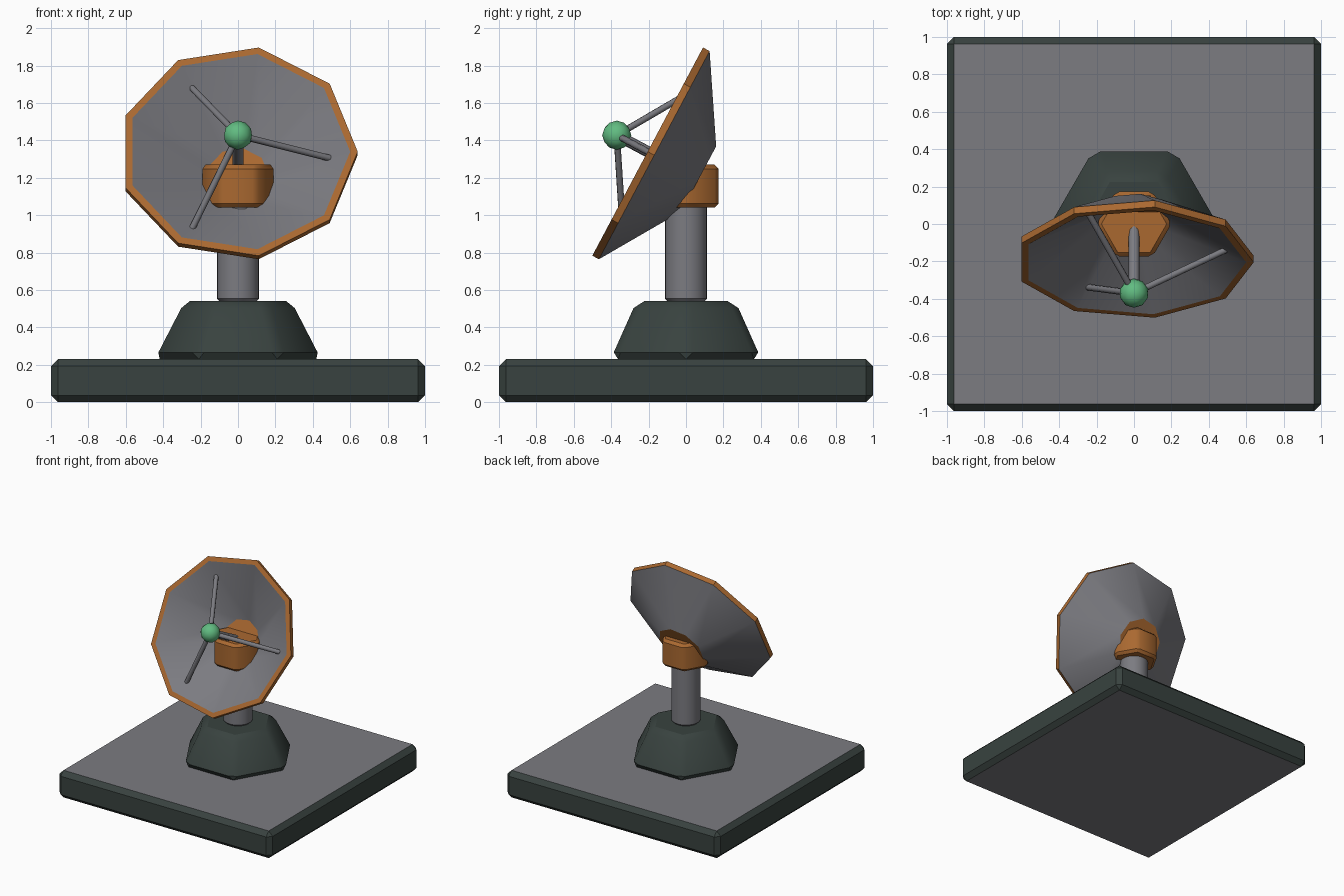
import bpy, bmesh
from math import radians, sin, cos, tau
from mathutils import Matrix, Vector

cube = bpy.data.objects.get("Cube")
if cube:
    bpy.data.objects.remove(cube, do_unlink=True)


def material(name, rgb):
    m = bpy.data.materials.new(name)
    m.use_nodes = True
    m.diffuse_color = (*rgb, 1)
    m.node_tree.nodes["Principled BSDF"].inputs["Base Color"].default_value = (*rgb, 1)
    return m


GREY = material("grey metal", (0.2, 0.2, 0.22))
DARK = material("dark green", (0.04, 0.055, 0.05))
ORANGE = material("orange", (0.4, 0.14, 0.03))
GREEN = material("light green", (0.12, 0.5, 0.22))

# The dish frame: local z is the dish axis, pointing forward and up
DISH = Matrix.Translation((0, -0.205, 1.34)) @ Matrix.Rotation(radians(62), 4, 'X')


def finish(name, bm, mats, matrix=Matrix(), smooth=32):
    bmesh.ops.recalc_face_normals(bm, faces=bm.faces)
    mesh = bpy.data.meshes.new(name)
    bm.to_mesh(mesh)
    bm.free()
    for m in mats:
        mesh.materials.append(m)
    mesh.transform(matrix)
    mesh.shade_smooth()
    mesh.set_sharp_from_angle(angle=radians(smooth))
    ob = bpy.data.objects.new(name, mesh)
    bpy.context.collection.objects.link(ob)
    return ob


def chamfer(bm, width, min_angle=45):
    edges = [e for e in bm.edges if e.calc_face_angle(0) > radians(min_angle)]
    bmesh.ops.bevel(bm, geom=edges, offset=width, segments=1, profile=0.5, affect='EDGES')


def prism(name, mat, sides, r1, r2, z1, z2, bevel):
    bm = bmesh.new()
    bmesh.ops.create_cone(bm, cap_ends=True, segments=sides, radius1=r1, radius2=r2,
                          depth=z2 - z1,
                          matrix=Matrix.Translation((0, 0, (z1 + z2) / 2))
                          @ Matrix.Rotation(radians(90), 4, 'Z'))
    chamfer(bm, bevel)
    return finish(name, bm, [mat])


def rod(name, start, end, radius, sides=8):
    start, end = Vector(start), Vector(end)
    d = end - start
    bm = bmesh.new()
    bmesh.ops.create_cone(bm, cap_ends=True, segments=sides, radius1=radius, radius2=radius,
                          depth=d.length)
    turn = d.to_track_quat('Z', 'Y').to_matrix().to_4x4()
    return finish(name, bm, [GREY], DISH @ Matrix.Translation((start + end) / 2) @ turn, 50)


# Base slab with grey top and underside
bm = bmesh.new()
bmesh.ops.create_cube(bm, size=1, matrix=Matrix.Translation((0, 0, 0.115))
                      @ Matrix.Diagonal((2, 2, 0.23, 1)))
chamfer(bm, 0.037)
bm.normal_update()
for f in bm.faces:
    f.material_index = int(abs(f.normal.z) > 0.99)
finish("base_slab", bm, [DARK, GREY])

# Pedestal, column and yoke
prism("pedestal", DARK, 6, 0.465, 0.305, 0.23, 0.54, 0.04)
prism("column", GREY, 24, 0.113, 0.113, 0.54, 1.15, 0.015)
prism("yoke", ORANGE, 6, 0.2, 0.2, 1.04, 1.27, 0.022)

# Dish: nine-sided lathe of (radius, depth, material of the band that follows)
SIDES = 9
profile = [(0.165, 0.27, 0), (0.60, 0, 1), (0.64, 0, 1), (0.64, 0.04, 0), (0.2, 0.31, 0)]
bm = bmesh.new()
rings = [[bm.verts.new((r * cos(tau * i / SIDES), r * sin(tau * i / SIDES), -depth))
          for i in range(SIDES)] for r, depth, _ in profile]
for (a, b), (_, _, index) in zip(zip(rings, rings[1:]), profile):
    for i in range(SIDES):
        j = (i + 1) % SIDES
        bm.faces.new((a[i], a[j], b[j], b[i])).material_index = index
for ring in (rings[0], rings[-1]):
    bm.faces.new(ring).material_index = 1
finish("dish", bm, [GREY, ORANGE], DISH)

# Feed: ball, central mast and three struts
TIP = (0, 0, 0.187)
rod("feed_mast", (0, 0, -0.28), TIP, 0.03)
for k in range(3):
    t = tau * k / 3
    rod(f"strut_{k + 1}", (0.49 * cos(t), 0.49 * sin(t), -0.075), TIP, 0.018)
bm = bmesh.new()
bmesh.ops.create_icosphere(bm, subdivisions=2, radius=0.078)
finish("feed_ball", bm, [GREEN], Matrix.Translation(DISH @ Vector(TIP)), 60)
